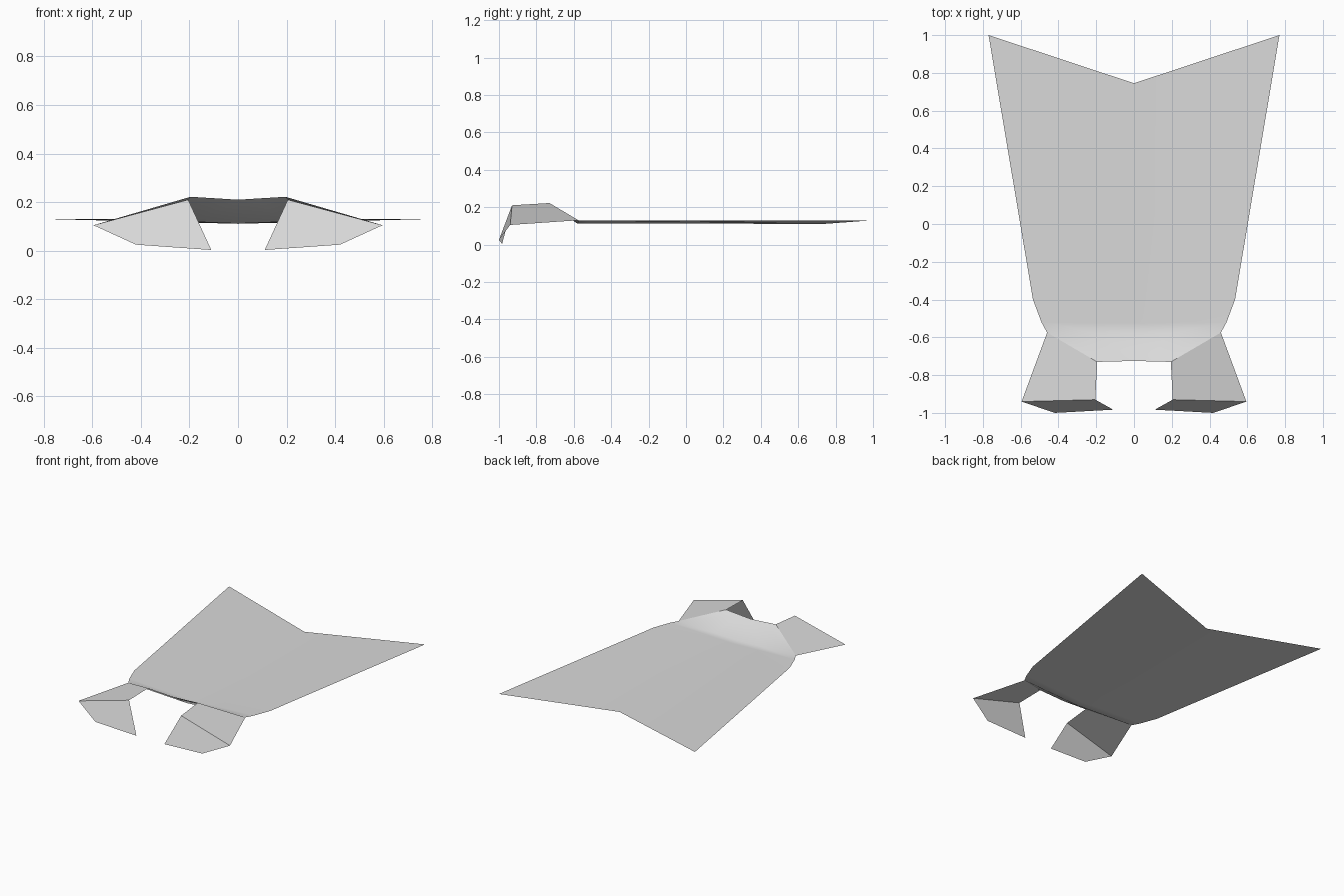
import bpy
import math

if "Cube" in bpy.data.objects:
    bpy.data.objects.remove(bpy.data.objects["Cube"])

grey = bpy.data.materials.new("plain_grey")
grey.diffuse_color = (0.7, 0.7, 0.7, 1.0)
grey.use_nodes = True
grey.node_tree.nodes["Principled BSDF"].inputs["Base Color"].default_value = grey.diffuse_color


def mirrored_mesh(name, verts, faces, smooth_angle):
    """Build the right half of a thin part and mirror it across x = 0."""
    mesh = bpy.data.meshes.new(name)
    mesh.from_pydata(verts, [], faces)
    mesh.materials.append(grey)
    obj = bpy.data.objects.new(name, mesh)
    bpy.context.collection.objects.link(obj)
    mod = obj.modifiers.new("mirror", 'MIRROR')
    mod.use_clip = True
    mod.merge_threshold = 0.0005
    bpy.ops.object.select_all(action='DESELECT')
    obj.select_set(True)
    bpy.context.view_layer.objects.active = obj
    bpy.ops.object.shade_smooth_by_angle(angle=math.radians(smooth_angle))
    return obj


# Sheet: rows from the folded front lip to the notched tail,
# each as centre (y, z) and outer edge (x, y, z)
rows = [
    ((-0.725, 0.210), (0.195, -0.73, 0.222)),
    ((-0.580, 0.112), (0.460, -0.575, 0.13)),
    ((-0.525, 0.112), (0.490, -0.52, 0.13)),
    ((-0.400, 0.112), (0.535, -0.40, 0.13)),
    ((0.745, 0.111), (0.770, 1.00, 0.13)),
]
steps = (0.0, 0.4, 1.0)
verts = []
for (cy, cz), (ex, ey, ez) in rows:
    for t in steps:
        verts.append((ex * t, cy + (ey - cy) * t, cz + (ez - cz) * t))
n = len(steps)
faces = [(r * n + c, r * n + c + 1, (r + 1) * n + c + 1, (r + 1) * n + c)
         for r in range(len(rows) - 1) for c in range(n - 1)]
mirrored_mesh("sheet", verts, faces, 60)

# Side arms reaching forward from the folded lip
lip_inner, lip_outer = (0.195, -0.73, 0.222), (0.46, -0.575, 0.13)
arm_inner, arm_outer = (0.205, -0.93, 0.21), (0.595, -0.94, 0.105)
mirrored_mesh("side_arms", [lip_inner, arm_inner, arm_outer, lip_outer],
              [(0, 1, 2, 3)], 20)

# Front flaps hanging down from the arms
mirrored_mesh("front_flaps",
              [arm_inner, (0.11, -0.983, 0.003), (0.42, -1.0, 0.025), arm_outer],
              [(0, 1, 2, 3)], 20)
